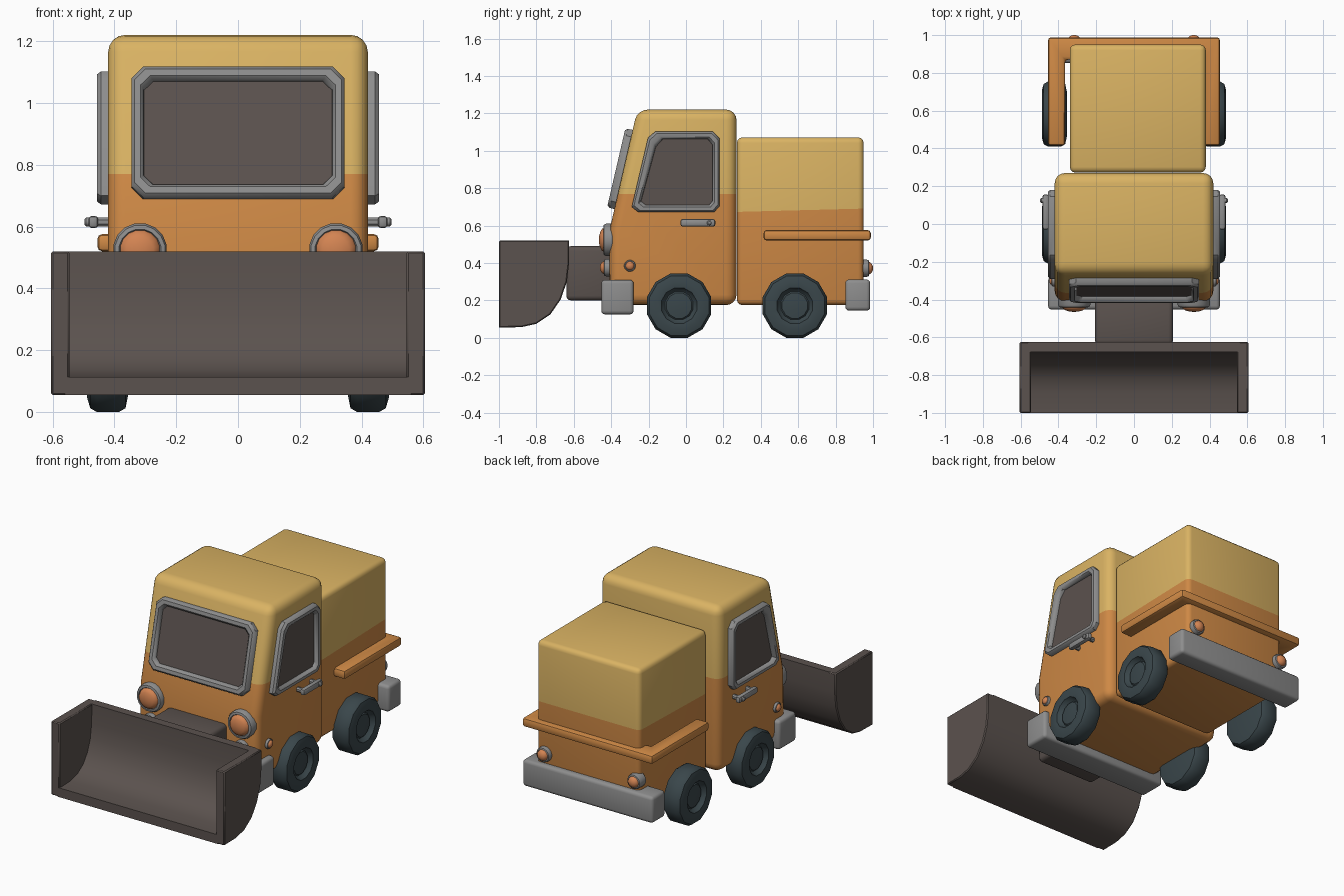
import bpy, bmesh, math
from mathutils import Vector

if "Cube" in bpy.data.objects:
    bpy.data.objects.remove(bpy.data.objects["Cube"])


def material(name, r, g, b):
    m = bpy.data.materials.new(name)
    m.diffuse_color = (r, g, b, 1)
    m.use_nodes = True
    m.node_tree.nodes["Principled BSDF"].inputs["Base Color"].default_value = m.diffuse_color
    return m


YELLOW = material("yellow", 0.70, 0.45, 0.125)
ORANGE = material("orange", 0.62, 0.25, 0.06)
GREY = material("grey", 0.27, 0.27, 0.27)
BROWN = material("dark_brown", 0.105, 0.085, 0.077)
TYRE = material("tyre_slate", 0.042, 0.062, 0.070)
LAMP = material("lamp_orange", 0.65, 0.23, 0.085)


def finish(bm, name, mats):
    bmesh.ops.recalc_face_normals(bm, faces=bm.faces)
    me = bpy.data.meshes.new(name)
    bm.to_mesh(me)
    bm.free()
    for m in mats:
        me.materials.append(m)
    ob = bpy.data.objects.new(name, me)
    bpy.context.collection.objects.link(ob)
    bpy.ops.object.select_all(action='DESELECT')
    ob.select_set(True)
    bpy.context.view_layer.objects.active = ob
    bpy.ops.object.shade_smooth_by_angle(angle=math.radians(38))
    return ob


def loft(bm, loops, mat_ids=None):
    """Join closed loops of equal length and cap both ends."""
    rows = [[bm.verts.new(p) for p in lp] for lp in loops]
    n = len(rows[0])
    for k in range(len(rows) - 1):
        for i in range(n):
            j = (i + 1) % n
            f = bm.faces.new((rows[k][i], rows[k][j], rows[k + 1][j], rows[k + 1][i]))
            f.material_index = mat_ids[k] if mat_ids else 0
    bm.faces.new(rows[0])
    cap = bm.faces.new(rows[-1])
    cap.material_index = mat_ids[-1] if mat_ids else 0


def prism(name, pts, axis, a, b, mats, bevel=0.0, segs=3, split=None):
    """Extrude a profile along x (pts are y,z) or z (pts are x,y)."""
    bm = bmesh.new()
    put = (lambda p, d: (d, p[0], p[1])) if axis == 'x' else (lambda p, d: (p[0], p[1], d))
    loft(bm, [[put(p, a) for p in pts], [put(p, b) for p in pts]])
    bmesh.ops.recalc_face_normals(bm, faces=bm.faces)
    if bevel:
        sharp = [e for e in bm.edges if e.calc_face_angle(0) > math.radians(35)]
        bmesh.ops.bevel(bm, geom=sharp, offset=bevel, segments=segs, profile=0.5,
                        affect='EDGES', clamp_overlap=True)
    if split:  # two-tone paint line: second material above the plane
        co, no = Vector(split[0]), Vector(split[1])
        bmesh.ops.bisect_plane(bm, geom=bm.verts[:] + bm.edges[:] + bm.faces[:],
                               plane_co=co, plane_no=no)
        for f in bm.faces:
            f.material_index = int((f.calc_center_median() - co).dot(no) > 0)
    return finish(bm, name, mats)


def box(name, x, y, z, mats, bevel, segs=3, split=None):
    pts = [(y[0], z[0]), (y[1], z[0]), (y[1], z[1]), (y[0], z[1])]
    return prism(name, pts, 'x', x[0], x[1], mats, bevel, segs, split)


def lathe(name, prof, n, origin, axis, mats, ids=None):
    """Turn (radius, height) points around an axis."""
    q = Vector(axis).to_track_quat('Z', 'Y')
    bm = bmesh.new()
    loops = []
    for r, h in prof:
        ang = [2 * math.pi * (i + 0.5) / n for i in range(n)]
        loops.append([Vector(origin) + q @ Vector((r * math.cos(t), r * math.sin(t), h)) for t in ang])
    loft(bm, loops, ids)
    return finish(bm, name, mats)


def window(name, outer, inner, put, h):
    """Bevelled frame with a recessed pane."""
    steps = [(0, -0.02), (0, h * 0.65), (0.25, h), (0.75, h), (1, h * 0.7), (1.06, h * 0.3)]
    loops = []
    for t, d in steps:
        loops.append([put(o[0] + (i[0] - o[0]) * t, o[1] + (i[1] - o[1]) * t, d)
                      for o, i in zip(outer, inner)])
    bm = bmesh.new()
    loft(bm, loops, [0, 0, 0, 0, 0, 1])
    finish(bm, name, [GREY, BROWN])


def lamp(name, origin, axis, r, h):
    prof = [(r, -0.03), (r, h * 0.35), (r * 0.93, h * 0.55), (r * 0.78, h * 0.6), (r * 0.74, h * 0.5),
            (r * 0.68, h * 0.72), (r * 0.5, h * 0.88), (r * 0.25, h * 0.98), (r * 0.05, h)]
    lathe(name, prof, 16, origin, axis, [GREY, LAMP], [0, 0, 0, 0, 1, 1, 1, 1, 1])


# Cab and rear body, both two-tone
cab = [(-0.41, 0.175), (-0.408, 0.58), (-0.26, 1.22), (0.27, 1.22), (0.27, 0.175)]
prism("cab", cab, 'x', -0.42, 0.42, [ORANGE, YELLOW], 0.055, 4, ((0, 0, 0.77), (0, 0, 1)))
box("rear_body", (-0.34, 0.38), (0.272, 0.95), (0.175, 1.072), [ORANGE, YELLOW], 0.03, 3,
    ((0, 0.61, 0.682), (0, -0.026, 1)))

# Rail around the rear body
rail = [(-0.455, 0.415), (-0.365, 0.415), (-0.365, 0.87), (0.365, 0.87), (0.365, 0.415),
        (0.455, 0.415), (0.455, 0.988), (-0.455, 0.988)]
prism("rear_rail", rail, 'z', 0.52, 0.576, [ORANGE], 0.016, 2)

# Bumpers and plough mount
box("front_bumper", (-0.455, 0.455), (-0.453, -0.28), (0.125, 0.31), [GREY], 0.02)
box("rear_bumper", (-0.455, 0.455), (0.852, 0.985), (0.145, 0.312), [GREY], 0.02)
box("plough_mount", (-0.207, 0.207), (-0.64, -0.38), (0.2, 0.49), [BROWN], 0.025)

# Plough bucket: curved shell with a plate at each end
curve = [(-0.625, 0.52), (-0.625, 0.40), (-0.637, 0.30), (-0.67, 0.205), (-0.725, 0.125),
         (-0.80, 0.075), (-0.88, 0.057), (-1.0, 0.055)]
inner = [(-1.0, 0.113), (-0.89, 0.116), (-0.82, 0.135), (-0.765, 0.172), (-0.72, 0.235),
         (-0.693, 0.31), (-0.68, 0.40), (-0.678, 0.52)]
prism("bucket_shell", curve + inner, 'x', -0.56, 0.56, [BROWN])
for s, side in ((1, "right"), (-1, "left")):
    prism("bucket_end_" + side, curve + [(-1.0, 0.52)], 'x', s * 0.545, s * 0.605, [BROWN], 0.006, 1)

# Windscreen on the sloping front
up = Vector((0, 0.148, 0.64)).normalized()
out = Vector((0, -up.z, up.y))
mid = Vector((0, -0.334, 0.9))


def oct_rect(w, h, c):
    return [(-w + c, -h), (w - c, -h), (w, -h + c), (w, h - c),
            (w - c, h), (-w + c, h), (-w, h - c), (-w, -h + c)]


window("windscreen", oct_rect(0.345, 0.217, 0.038), oct_rect(0.306, 0.174, 0.03),
       lambda u, v, d: mid + Vector((u, 0, 0)) + up * v + out * d, 0.04)

side_outer = [(-0.255, 0.672), (0.15, 0.672), (0.18, 0.705), (0.18, 1.065),
              (0.145, 1.102), (-0.165, 1.102), (-0.203, 1.07), (-0.29, 0.70)]
side_inner = [(-0.217, 0.708), (0.125, 0.708), (0.143, 0.73), (0.143, 1.035),
              (0.118, 1.064), (-0.125, 1.064), (-0.163, 1.025), (-0.243, 0.728)]

# Wheel section, from the inner face out to the hub
tyre = [(0.125, 0), (0.165, 0.008), (0.178, 0.03), (0.178, 0.1), (0.165, 0.122), (0.13, 0.132),
        (0.098, 0.128), (0.085, 0.105), (0.078, 0.1), (0.07, 0.108), (0.03, 0.112)]

# Paired parts
for s, side in ((1, "right"), (-1, "left")):
    window("side_window_" + side, side_outer, side_inner,
           lambda u, v, d: Vector((s * (0.42 + d), u, v)), 0.036)
    for y, end in ((-0.037, "front"), (0.582, "rear")):
        lathe(end + "_wheel_" + side, tyre, 12, (s * 0.356, y, 0.172), (s, 0, 0), [TYRE])
    lamp("headlight_" + side, (s * 0.317, -0.408, 0.524), (0, -1, 0), 0.088, 0.057)
    lamp("front_marker_" + side, (s * 0.317, -0.408, 0.375), (0, -1, 0), 0.047, 0.052)
    lamp("side_marker_" + side, (s * 0.418, -0.30, 0.385), (s, 0, 0), 0.031, 0.03)
    lamp("tail_light_" + side, (s * 0.317, 0.948, 0.372), (0, 1, 0), 0.047, 0.052)
    # Door handle: bar on two posts with a lock button
    xs = sorted((s * 0.452, s * 0.484))
    box("handle_bar_" + side, xs, (-0.03, 0.157), (0.595, 0.635), [GREY], 0.012, 2)
    for y in (-0.005, 0.125):
        lathe("handle_post_" + side, [(0.015, 0), (0.015, 0.06)], 8, (s * 0.4, y, 0.615),
              (s, 0, 0), [GREY])
    lathe("handle_button_" + side, [(0.014, 0), (0.014, 0.016), (0.008, 0.022)], 10,
          (s * 0.475, 0.125, 0.615), (s, 0, 0), [GREY])
